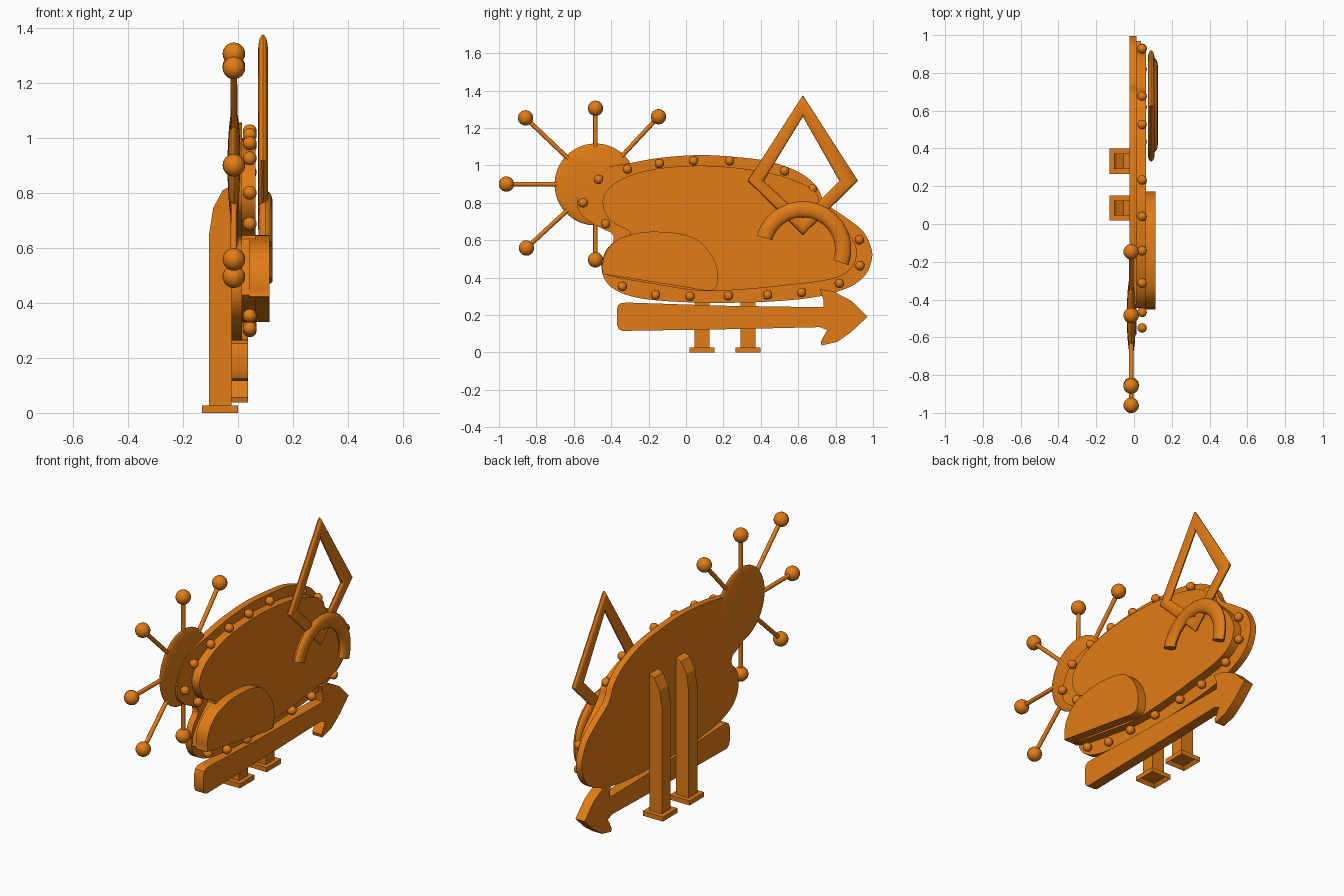
import bpy, bmesh, math
from mathutils import Vector, Matrix

if "Cube" in bpy.data.objects:
    bpy.data.objects.remove(bpy.data.objects["Cube"])

mat = bpy.data.materials.new("orange_paint")
mat.diffuse_color = (0.75, 0.2, 0.008, 1)
mat.use_nodes = True
mat.node_tree.nodes["Principled BSDF"].inputs["Base Color"].default_value = mat.diffuse_color


def finish(bm, name, smooth=True):
    bmesh.ops.recalc_face_normals(bm, faces=bm.faces)
    me = bpy.data.meshes.new(name)
    bm.to_mesh(me)
    bm.free()
    ob = bpy.data.objects.new(name, me)
    bpy.context.collection.objects.link(ob)
    me.materials.append(mat)
    if smooth:
        bpy.ops.object.select_all(action='DESELECT')
        ob.select_set(True)
        bpy.context.view_layer.objects.active = ob
        bpy.ops.object.shade_smooth_by_angle(angle=math.radians(35))
    return ob


def rounded(points, n=4):
    """Closed Catmull-Rom curve through (y, z) points."""
    p = [Vector(q) for q in points]
    out = []
    for i in range(len(p)):
        a, b, c, d = (p[(i + k) % len(p)] for k in (-1, 0, 1, 2))
        for j in range(n):
            t = j / n
            out.append(0.5 * (2 * b + (c - a) * t + (2 * a - 5 * b + 4 * c - d) * t**2
                              + (3 * b - a - 3 * c + d) * t**3))
    return out


def plate(name, outline, x0, x1):
    """Flat sheet: a (y, z) outline extruded along x."""
    bm = bmesh.new()
    back = [bm.verts.new((x0, y, z)) for y, z in outline]
    front = [bm.verts.new((x1, y, z)) for y, z in outline]
    bm.faces.new(back)
    bm.faces.new(front)
    n = len(outline)
    for i in range(n):
        j = (i + 1) % n
        bm.faces.new((back[i], back[j], front[j], front[i]))
    return finish(bm, name)


def tube(name, inner, outer, x, half_depth, closed, n=16):
    """Elliptical tube running between an inner and an outer (y, z) path."""
    bm = bmesh.new()
    rings = []
    for a, b in zip(inner, outer):
        a, b = Vector(a), Vector(b)
        ring = []
        for k in range(n):
            t = 2 * math.pi * k / n
            q = (a + b) / 2 + (b - a) / 2 * math.cos(t)
            ring.append(bm.verts.new((x + half_depth * math.sin(t), q.x, q.y)))
        rings.append(ring)
    m = len(rings)
    for i in range(m if closed else m - 1):
        r, s = rings[i], rings[(i + 1) % m]
        for k in range(n):
            l = (k + 1) % n
            bm.faces.new((r[k], r[l], s[l], s[k]))
    if not closed:
        bm.faces.new(rings[0])
        bm.faces.new(rings[-1])
    return finish(bm, name)


def ball(name, centre, r, sx=1.0, u=20, v=12):
    bm = bmesh.new()
    bmesh.ops.create_uvsphere(bm, u_segments=u, v_segments=v, radius=r)
    bmesh.ops.scale(bm, vec=(sx, 1, 1), verts=bm.verts)
    bmesh.ops.translate(bm, vec=centre, verts=bm.verts)
    return finish(bm, name)


def rod(name, a, b, r):
    a, b = Vector(a), Vector(b)
    bm = bmesh.new()
    m = Matrix.Translation((a + b) / 2) @ (b - a).to_track_quat('Z', 'Y').to_matrix().to_4x4()
    bmesh.ops.create_cone(bm, segments=12, radius1=r, radius2=r, depth=(b - a).length,
                          cap_ends=True, matrix=m)
    return finish(bm, name)


# Main back board
plate("main_board", rounded([
    (-.31, 1.01), (-.14, 1.04), (.07, 1.055), (.26, 1.045), (.45, 1.02), (.61, .96),
    (.70, .885), (.745, .80), (.85, .725), (.94, .655), (.985, .575), (.995, .505),
    (.96, .415), (.875, .35), (.715, .30), (.50, .275), (.23, .265), (-.035, .27),
    (-.25, .29), (-.38, .335), (-.44, .40), (-.45, .48), (-.425, .55), (-.39, .59),
    (-.395, .635), (-.445, .66), (-.515, .70), (-.575, .76), (-.58, .84),
    (-.54, .925), (-.445, .985)]), -.024, .014)

# Raised inner panel
plate("inner_panel", rounded([
    (-.445, .79), (-.425, .86), (-.355, .92), (-.22, .97), (-.035, .995), (.18, .995),
    (.42, .965), (.58, .92), (.69, .86), (.725, .79), (.85, .665), (.905, .575),
    (.91, .505), (.875, .44), (.77, .39), (.55, .36), (.29, .335), (.07, .33),
    (-.14, .36), (-.41, .41), (-.44, .45), (-.41, .52), (-.345, .59), (-.30, .645),
    (-.40, .70)]), .01, .063)

# Lower rounded panel
plate("lower_panel", rounded([
    (-.445, .43), (-.44, .51), (-.40, .575), (-.33, .62), (-.20, .645), (-.035, .635),
    (.07, .595), (.145, .505), (.172, .415), (.16, .345), (.115, .33), (.02, .345),
    (-.20, .38), (-.43, .418)]), .04, .115)

# Arrow
plate("arrow", [
    (-.37, .23), (-.362, .253), (-.345, .265), (-.30, .266), (.18, .25), (.63, .243),
    (.735, .243), (.735, .28), (.715, .338), (.79, .325), (.885, .275), (.97, .19),
    (.885, .11), (.81, .057), (.725, .037), (.72, .056), (.755, .12), (.715, .135),
    (.29, .125), (-.34, .115), (-.36, .125), (-.37, .15)], -.024, .036)

# Round disc with spokes and balls
hub = (-.014, -.484, .898)
ball("round_disc", hub, .219, .11, 48, 24)
for i, (y, z) in enumerate([(-.858, 1.254), (-.484, 1.305), (-.147, 1.26), (-.96, .9),
                            (-.853, .558), (-.484, .495)]):
    rod(f"spoke_{i}", hub, (-.015, y, z), .012)
    ball(f"spoke_ball_{i}", (-.015, y, z), .041)

# Edge bulbs
for i, (y, z) in enumerate([
        (-.55, .80), (-.468, .925), (-.313, .98), (-.142, 1.01), (.04, 1.024), (.233, 1.024),
        (.527, .97), (.676, .874), (.928, .602), (.93, .463), (.82, .369), (.618, .32),
        (.436, .307), (.227, .302), (.021, .3), (-.163, .307), (-.34, .353), (-.43, .687)]):
    ball(f"edge_bulb_{i}", (.043, y, z), .025)

# Diamond frame
tube("diamond_frame",
     [(.625, 1.26), (.415, .917), (.625, .72), (.82, .917)],
     [(.625, 1.375), (.33, .917), (.625, .628), (.92, .917)], .091, .018, True)

# Arch tube
angles = [math.radians(-19 + 182 * k / 32) for k in range(33)]
arch = lambda r: [(.625 + r * math.cos(a), .55 + r * math.sin(a)) for a in angles]
tube("arch_tube", arch(.172), arch(.258), .1, .026, False)

# Posts with sloped tops and hollow feet
for i, y in enumerate((.085, .332)):
    bm = bmesh.new()
    side = [(-.105, .02), (-.105, .65), (-.09, .745), (-.055, .81), (-.024, .825), (-.024, .02)]
    bm.faces.new([bm.verts.new((x, y - .04, z)) for x, z in side])
    ext = bmesh.ops.extrude_face_region(bm, geom=bm.faces[:])
    bmesh.ops.translate(bm, vec=(0, .08, 0),
                        verts=[v for v in ext["geom"] if isinstance(v, bmesh.types.BMVert)])
    finish(bm, f"post_{i}", False)

    bm = bmesh.new()
    bmesh.ops.create_cube(bm, size=1, matrix=Matrix.Translation((-.065, y, .0135))
                          @ Matrix.Diagonal((.13, .134, .027, 1)))
    bm.normal_update()
    base = [f for f in bm.faces if f.normal.z < -.9]
    bmesh.ops.inset_region(bm, faces=base, thickness=.025)
    bmesh.ops.translate(bm, vec=(0, 0, .018), verts=base[0].verts)
    finish(bm, f"foot_{i}", False)
